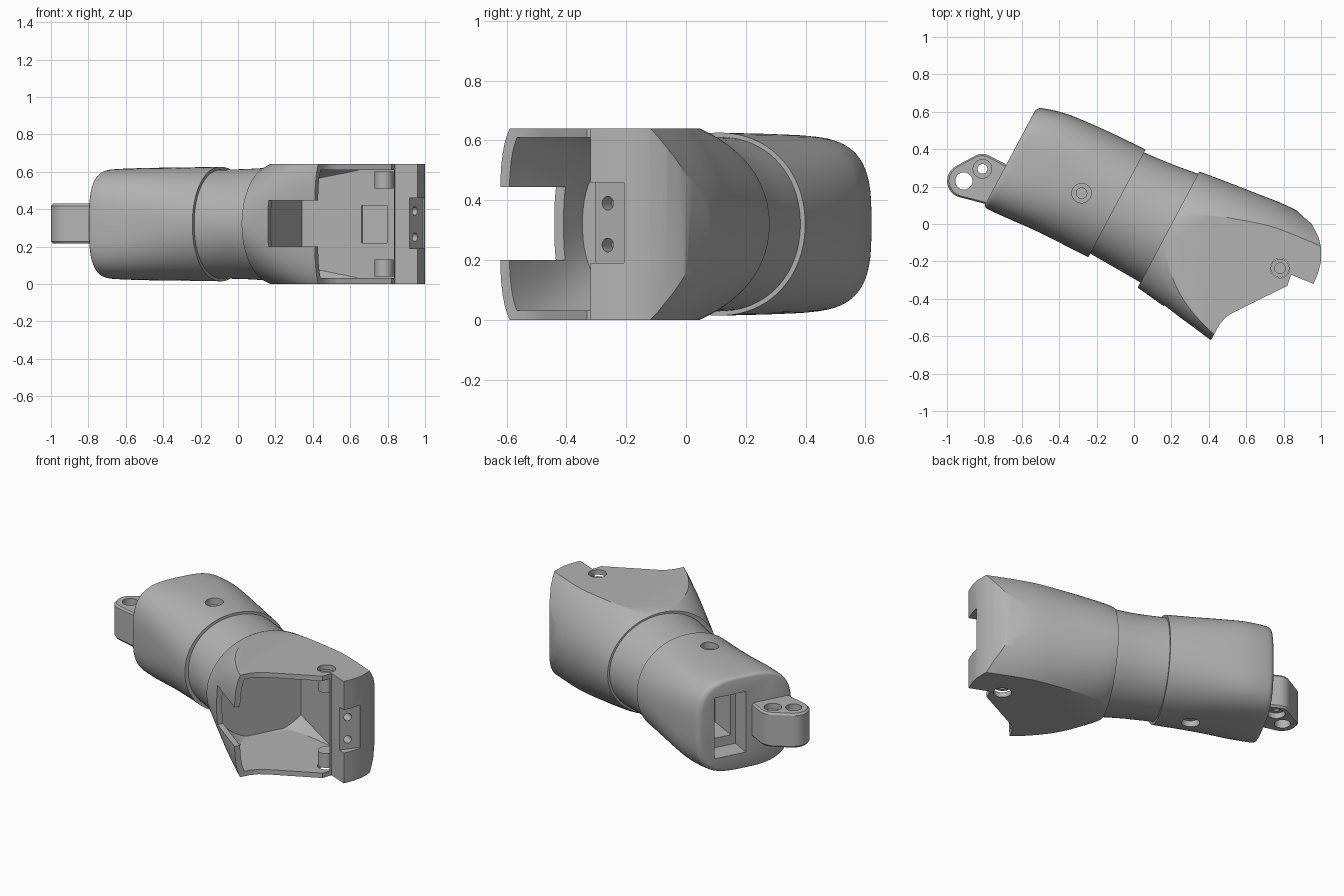
import bpy, bmesh, math
from mathutils import Matrix

cube = bpy.data.objects.get("Cube")
if cube:
    bpy.data.objects.remove(cube)

MID = 0.32                   # height of the symmetry plane
TILT = math.radians(-28)     # whole body is built along x, then turned
grey = bpy.data.materials.new("plain grey")
grey.use_nodes = True
grey.diffuse_color = (0.45, 0.45, 0.45, 1)
grey.node_tree.nodes["Principled BSDF"].inputs["Base Color"].default_value = (0.45, 0.45, 0.45, 1)


def finish(bm, name):
    bmesh.ops.recalc_face_normals(bm, faces=bm.faces[:])
    me = bpy.data.meshes.new(name)
    bm.to_mesh(me)
    bm.free()
    me.materials.append(grey)
    ob = bpy.data.objects.new(name, me)
    bpy.context.collection.objects.link(ob)
    return ob


def section(bm, u, v0, v1, h, p_neg, p_pos, n=72):
    c, a, ring = (v0 + v1) / 2, (v1 - v0) / 2, []
    for i in range(n):
        t = 2 * math.pi * (i + 0.5) / n
        x, y = math.cos(t), math.sin(t)
        e = 2 / (p_pos if x > 0 else p_neg)
        ring.append(bm.verts.new((u, c + a * math.copysign(abs(x) ** e, x),
                                  MID + h * math.copysign(abs(y) ** e, y))))
    return ring


def loft(name, stations, steps=4):
    # Stations are (u, low v, high v, half height, power low side, power high side)
    bm = bmesh.new()
    s = [stations[0]] + stations + [stations[-1]]
    rows = []
    for i in range(1, len(s) - 2):
        for k in range(steps):
            t = k / steps
            rows.append([0.5 * (2 * b + (c - a) * t + (2 * a - 5 * b + 4 * c - d) * t * t
                                + (3 * b - a - 3 * c + d) * t ** 3)
                         for a, b, c, d in zip(*s[i - 1:i + 3])])
    rows.append(stations[-1])
    rings = [section(bm, *r) for r in rows]
    for a, b in zip(rings, rings[1:]):
        for i in range(len(a)):
            j = (i + 1) % len(a)
            bm.faces.new((a[i], a[j], b[j], b[i]))
    bm.faces.new(rings[0])
    bm.faces.new(rings[-1])
    return finish(bm, name)


def prism(name, pts, z0, z1):
    bm = bmesh.new()
    f = bm.faces.new([bm.verts.new((x, y, z0)) for x, y in pts])
    top = bmesh.ops.extrude_face_region(bm, geom=[f])["geom"]
    bmesh.ops.translate(bm, vec=(0, 0, z1 - z0), verts=[g for g in top if isinstance(g, bmesh.types.BMVert)])
    return finish(bm, name)


def box(name, u0, u1, v0, v1, z0, z1):
    return prism(name, [(u0, v0), (u1, v0), (u1, v1), (u0, v1)], z0, z1)


def cyl(name, u, v, z0, z1, r, axis="Z"):
    bm = bmesh.new()
    bmesh.ops.create_cone(bm, cap_ends=True, segments=32, radius1=r, radius2=r, depth=z1 - z0,
                          matrix=Matrix.Translation((0, 0, (z0 + z1) / 2)))
    if axis == "X":
        bm.transform(Matrix.Rotation(math.pi / 2, 4, "Y"))
    bm.transform(Matrix.Translation((u, v, 0) if axis == "Z" else (u, v, MID)))
    return finish(bm, name)


def combine(ob, tool, op="DIFFERENCE"):
    m = ob.modifiers.new("cut", "BOOLEAN")
    m.operation, m.solver, m.object = op, "EXACT", tool
    bpy.context.view_layer.update()
    ev = ob.evaluated_get(bpy.context.evaluated_depsgraph_get())
    me = bpy.data.meshes.new_from_object(ev)
    ob.modifiers.clear()
    ob.data = me
    bpy.data.objects.remove(tool)


def screw_hole(ob, u, v, depth, top):
    # Counterbored hole from above and, mirrored, from below
    for r, d in ((0.052, depth), (0.028, depth + 0.05)):
        combine(ob, cyl("drill", u, v, top - d, top + 0.1, r))
        combine(ob, cyl("drill", u, v, 2 * MID - top - 0.1, 2 * MID - top + d, r))


# Rear sleeve: rounded box at the end, turning into a round rim
rear = loft("rear_sleeve", [
    (-0.752, -0.280, 0.283, 0.275, 3.2, 3.2),
    (-0.745, -0.292, 0.300, 0.287, 3.2, 3.2),
    (-0.72, -0.297, 0.318, 0.294, 3.2, 3.2),
    (-0.60, -0.290, 0.350, 0.299, 3.0, 3.0),
    (-0.45, -0.279, 0.366, 0.302, 2.6, 2.6),
    (-0.30, -0.275, 0.375, 0.304, 2.3, 2.3),
    (-0.132, -0.272, 0.381, 0.306, 2.1, 2.1)])
combine(rear, box("pocket", -0.8, -0.62, 0.0, 0.2, 0.13, 0.51))
combine(rear, box("pocket", -0.7, -0.42, 0.03, 0.16, 0.19, 0.45))
screw_hole(rear, -0.325, 0.014, 0.04, 0.62)

# Narrower round neck between the sleeves
neck = loft("neck", [
    (-0.20, -0.250, 0.360, 0.290, 2.1, 2.1),
    (-0.132, -0.250, 0.363, 0.291, 2.1, 2.1),
    (0.03, -0.255, 0.378, 0.295, 2, 2),
    (0.178, -0.260, 0.398, 0.303, 2, 2),
    (0.21, -0.260, 0.398, 0.303, 2, 2)])

# Front shell: swelling sleeve trimmed by a flat outline
swell = [
    (0.177, -0.291, 0.411, 0.315, 2.0, 2),
    (0.25, -0.301, 0.422, 0.340, 2.3, 2),
    (0.50, -0.334, 0.452, 0.395, 3.6, 2),
    (0.70, -0.362, 0.472, 0.440, 4.0, 2),
    (1.05, -0.400, 0.472, 0.500, 4.0, 2)]
front = loft("front_shell", swell)
combine(front, prism("outline", [
    (0.1, 0.6), (0.6, 0.6), (0.72, 0.475), (0.839, 0.446), (0.90, 0.405), (0.939, 0.363),
    (0.977, 0.292), (0.992, 0.23), (0.998, 0.168), (0.868, 0.155), (0.879, 0.093),
    (0.69, -0.17), (0.667, -0.21), (0.656, -0.26), (0.653, -0.5), (0.1, -0.5)],
    0, 2 * MID), "INTERSECT")

# Hollow mouth with a slot through its side wall
cavity = loft("cavity", [(u, a + 0.035, b - 0.035, h - 0.03, p, q) for u, a, b, h, p, q in swell])
combine(cavity, prism("cavity_outline", [
    (0.24, 0.28), (0.6, 0.3), (0.82, 0.3), (0.87, 0.14), (1.1, 0.09), (1.1, -0.5), (0.24, -0.5)],
    0.031, 2 * MID - 0.031), "INTERSECT")
combine(front, cavity)
combine(front, box("slot", 0.348, 0.8, -0.5, -0.15, 0.2, 0.445))

# Recess with a socket in the inner wall
combine(front, prism("recess", [(0.59, 0.25), (0.59, 0.31), (0.73, 0.38), (0.75, 0.25)], 0.22, 0.42))
combine(front, cyl("socket", 0.66, 0.34, -0.05, 0.05, 0.05, "X"))

# Hinge bosses, one on each cheek
for z0, z1 in ((0.02, 0.13), (0.51, 0.62)):
    combine(front, cyl("boss", 0.80, 0.158, z0, z1, 0.05), "UNION")
screw_hole(front, 0.80, 0.158, 0.04, 2 * MID)

# Notched tip corner with two small holes
combine(front, prism("notch", [(0.945, 0.12), (0.968, 0.285), (1.1, 0.285), (1.1, 0.12)], 0.19, 0.46))
for dz in (-0.07, 0.07):
    drill = cyl("drill", 0.945, 0.213, -0.06, 0.08, 0.023, "X")
    drill.data.transform(Matrix.Translation((0, 0, dz)))
    combine(front, drill)

# Rear lug: hull of two round eyes and a base buried in the sleeve
bm = bmesh.new()
eyes = ((-0.911, -0.224, 0.09), (-0.854, -0.12, 0.08))
rim = [(u + r * math.cos(k * math.pi / 16), v + r * math.sin(k * math.pi / 16))
       for u, v, r in eyes for k in range(32)] + [(-0.72, -0.27), (-0.72, -0.04)]
for grow, z0, z1 in ((1, 0.227, 0.418), (0.93, 0.215, 0.43)):
    for u, v in rim:
        for z in (z0, z1):
            bm.verts.new((-0.86 + (u + 0.86) * grow, -0.18 + (v + 0.18) * grow, z))
hull = bmesh.ops.convex_hull(bm, input=bm.verts[:])
bmesh.ops.delete(bm, geom=[v for v in bm.verts if not v.link_faces], context="VERTS")
lug = finish(bm, "rear_lug")
combine(lug, cyl("eye", -0.911, -0.224, 0.1, 0.6, 0.046))
combine(lug, cyl("eye", -0.854, -0.12, 0.1, 0.6, 0.026))
for z0, z1 in ((0.1, 0.25), (0.395, 0.6)):
    combine(lug, cyl("counterbore", -0.854, -0.12, z0, z1, 0.05))

# Turn the body into place and shade it
bpy.ops.object.select_all(action="DESELECT")
for ob in (rear, neck, front, lug):
    ob.rotation_euler.z = TILT
    ob.select_set(True)
bpy.context.view_layer.objects.active = front
bpy.ops.object.shade_smooth_by_angle(angle=math.radians(25))
